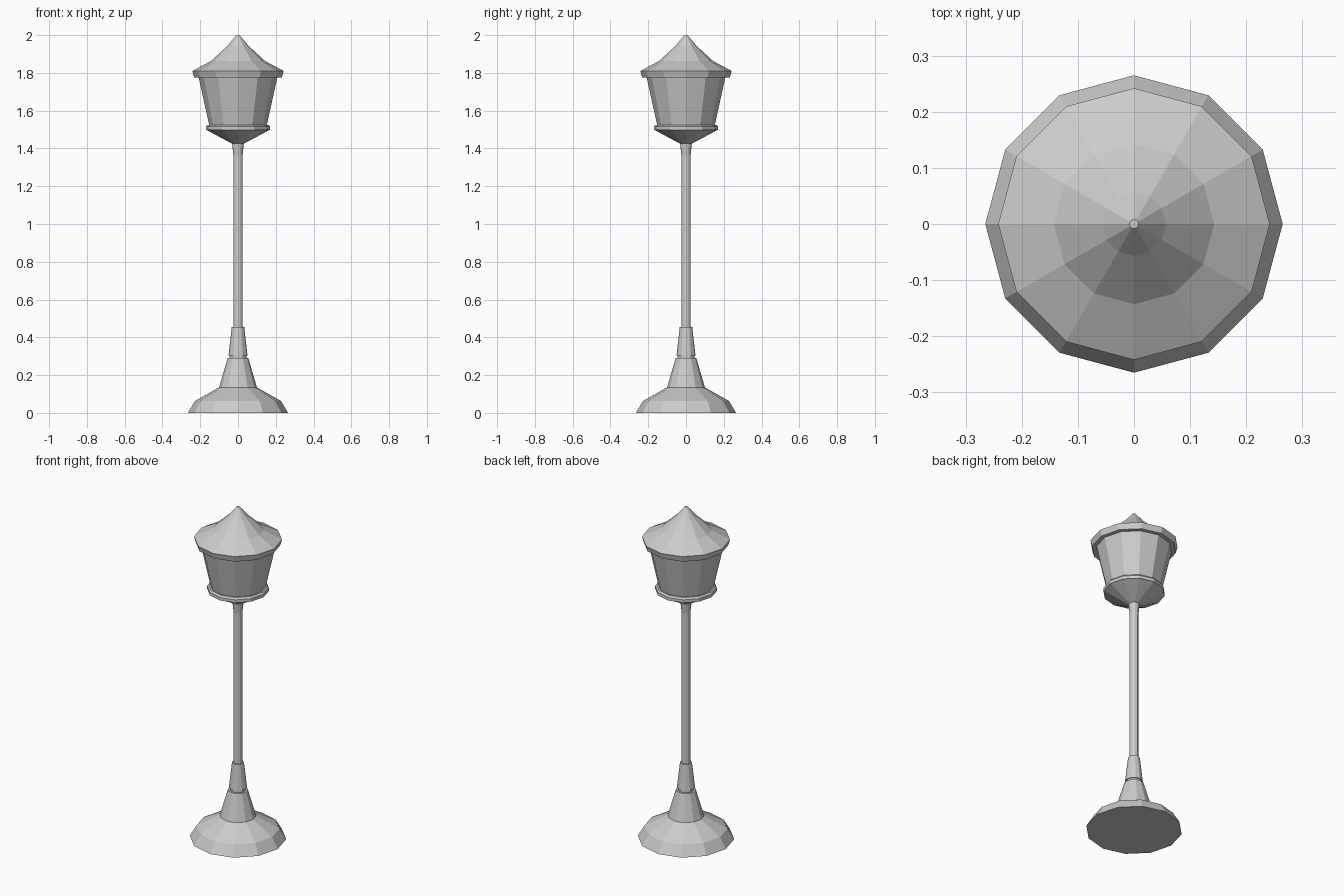
import bpy, bmesh, math

if "Cube" in bpy.data.objects:
    bpy.data.objects.remove(bpy.data.objects["Cube"])

SIDES = 12


def lathe(name, profile):
    """Closed faceted solid of revolution from (radius, z) points, bottom to top."""
    bm = bmesh.new()
    rings = []
    for r, z in profile:
        rings.append([bm.verts.new((r * math.cos(2 * math.pi * i / SIDES),
                                    r * math.sin(2 * math.pi * i / SIDES), z))
                      for i in range(SIDES)])
    for a, b in zip(rings, rings[1:]):
        for i in range(SIDES):
            j = (i + 1) % SIDES
            bm.faces.new((a[i], a[j], b[j], b[i]))
    bm.faces.new(rings[0][::-1])
    bm.faces.new(rings[-1])
    mesh = bpy.data.meshes.new(name)
    bm.to_mesh(mesh)
    bm.free()
    obj = bpy.data.objects.new(name, mesh)
    bpy.context.collection.objects.link(obj)
    return obj


# Stepped foot
lathe("foot", [(0.265, 0), (0.228, 0.063), (0.1, 0.135)])
lathe("lower_collar", [(0.1, 0.135), (0.055, 0.29)])
lathe("neck_ring", [(0.044, 0.29), (0.044, 0.305)])
lathe("upper_collar", [(0.05, 0.305), (0.033, 0.455)])

# Slim post with a flared top
lathe("post", [(0.024, 0.455), (0.024, 1.36), (0.031, 1.425)])

# Lantern head
lathe("lantern_bowl", [(0.031, 1.425), (0.165, 1.497)])
lathe("lower_band", [(0.17, 1.497), (0.17, 1.515), (0.162, 1.525)])
lathe("lantern_panes", [(0.153, 1.525), (0.208, 1.775)])
lathe("roof_rim", [(0.232, 1.775), (0.242, 1.81)])
lathe("roof", [(0.242, 1.81), (0.143, 1.863), (0.057, 1.942), (0.008, 2.0)])
